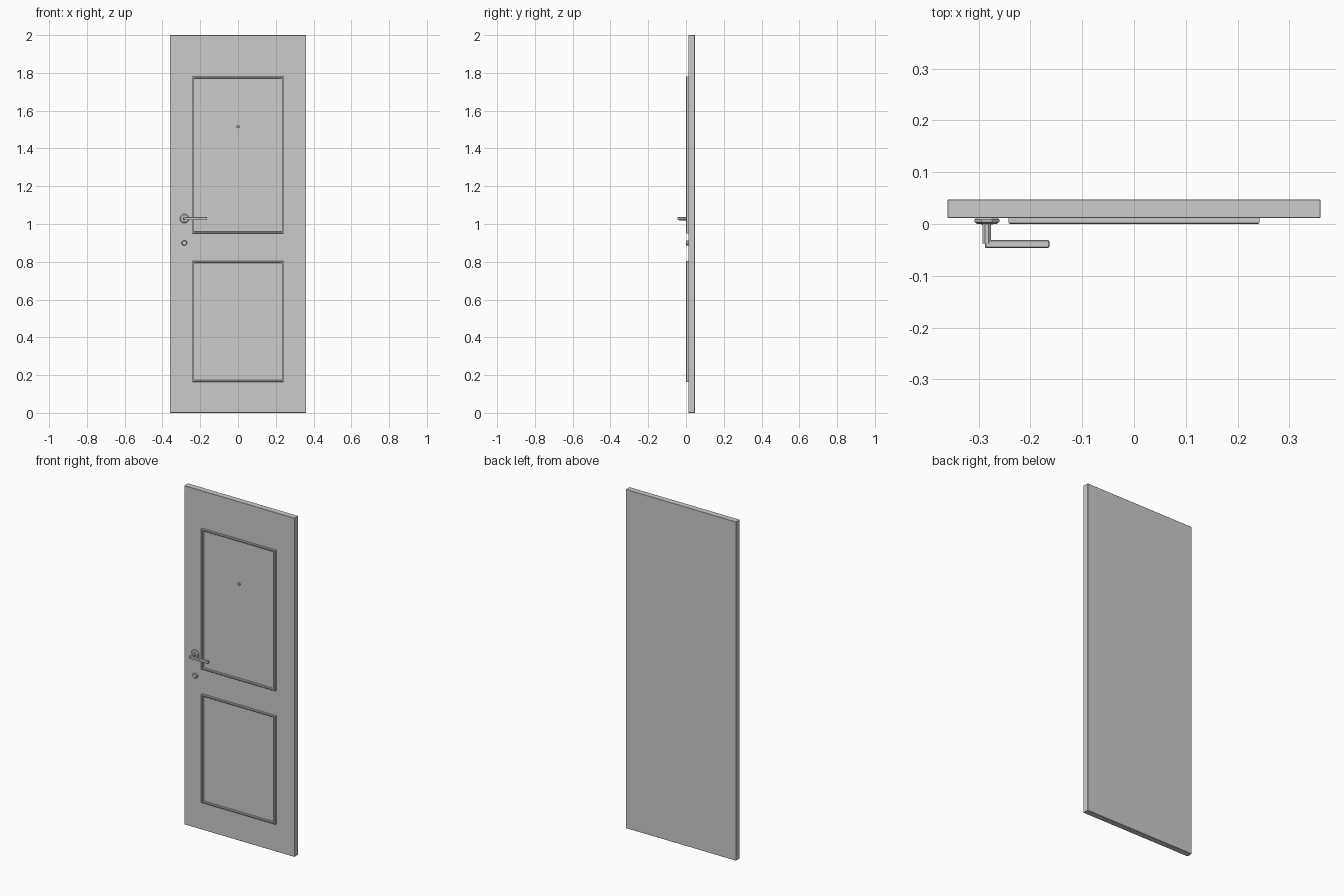
import bpy, bmesh, math
from mathutils import Matrix, Vector

if "Cube" in bpy.data.objects:
    bpy.data.objects.remove(bpy.data.objects["Cube"])

grey = bpy.data.materials.new("door grey")
grey.use_nodes = True
COLOR = (0.6, 0.6, 0.6, 1)
grey.diffuse_color = COLOR
grey.node_tree.nodes["Principled BSDF"].inputs["Base Color"].default_value = COLOR


def finish(name, bm):
    bmesh.ops.recalc_face_normals(bm, faces=bm.faces)
    mesh = bpy.data.meshes.new(name)
    bm.to_mesh(mesh)
    bm.free()
    mesh.materials.append(grey)
    obj = bpy.data.objects.new(name, mesh)
    bpy.context.collection.objects.link(obj)
    return obj


def box(name, low, high, bevel=0.0):
    low, high = Vector(low), Vector(high)
    bm = bmesh.new()
    bmesh.ops.create_cube(bm, size=1, matrix=Matrix.Translation((low + high) / 2)
                          @ Matrix.Diagonal((*(high - low), 1)))
    if bevel:
        bmesh.ops.bevel(bm, geom=bm.edges[:], offset=bevel, segments=1, affect='EDGES')
    return finish(name, bm)


def turned(name, x, z, profile, sides):
    """Sweep (radius, y) points around an axis along y and cap both ends."""
    bm = bmesh.new()
    rings = []
    for r, y in profile:
        angles = [math.tau * (i + 0.5) / sides for i in range(sides)]
        rings.append([bm.verts.new((x + r * math.cos(a), y, z + r * math.sin(a))) for a in angles])
    for a, b in zip(rings, rings[1:]):
        for i in range(sides):
            j = (i + 1) % sides
            bm.faces.new((a[i], a[j], b[j], b[i]))
    bm.faces.new(rings[0])
    bm.faces.new(rings[-1])
    return finish(name, bm)


def moulding(name, half_width, bottom, top):
    """Rectangular frame with a chamfered strip as its cross-section."""
    section = [(0, 0.012), (0, 0.002), (0.002, 0), (0.008, 0), (0.010, 0.002), (0.010, 0.012)]
    bm = bmesh.new()
    loops = []
    for inset, y in section:
        w, b, t = half_width - inset, bottom + inset, top - inset
        loops.append([bm.verts.new((cx, y, cz)) for cx, cz in ((-w, b), (w, b), (w, t), (-w, t))])
    for a, b in zip(loops, loops[1:] + loops[:1]):
        for i in range(4):
            j = (i + 1) % 4
            bm.faces.new((a[i], a[j], b[j], b[i]))
    return finish(name, bm)


# Door slab and its two raised frames
box("door_slab", (-0.36, 0.012, 0), (0.36, 0.047, 2), 0.001)
moulding("upper_moulding", 0.242, 0.95, 1.78)
moulding("lower_moulding", 0.242, 0.163, 0.803)

# Lever handle
turned("handle_rosette", -0.284, 1.028,
       [(0.022, 0.012), (0.026, 0.009), (0.026, 0.004), (0.020, 0.0)], 8)
turned("handle_stem", -0.284, 1.028, [(0.009, 0.004), (0.009, -0.038)], 8)
box("handle_lever", (-0.288, -0.046, 1.02), (-0.163, -0.031, 1.036), 0.002)

# Lock cylinder and peephole
turned("lock_cylinder", -0.284, 0.90,
       [(0.015, 0.012), (0.015, 0.002), (0.012, -0.001)], 8)
turned("peephole", 0, 1.515, [(0.008, 0.012), (0.008, 0.006), (0.006, 0.004)], 8)
